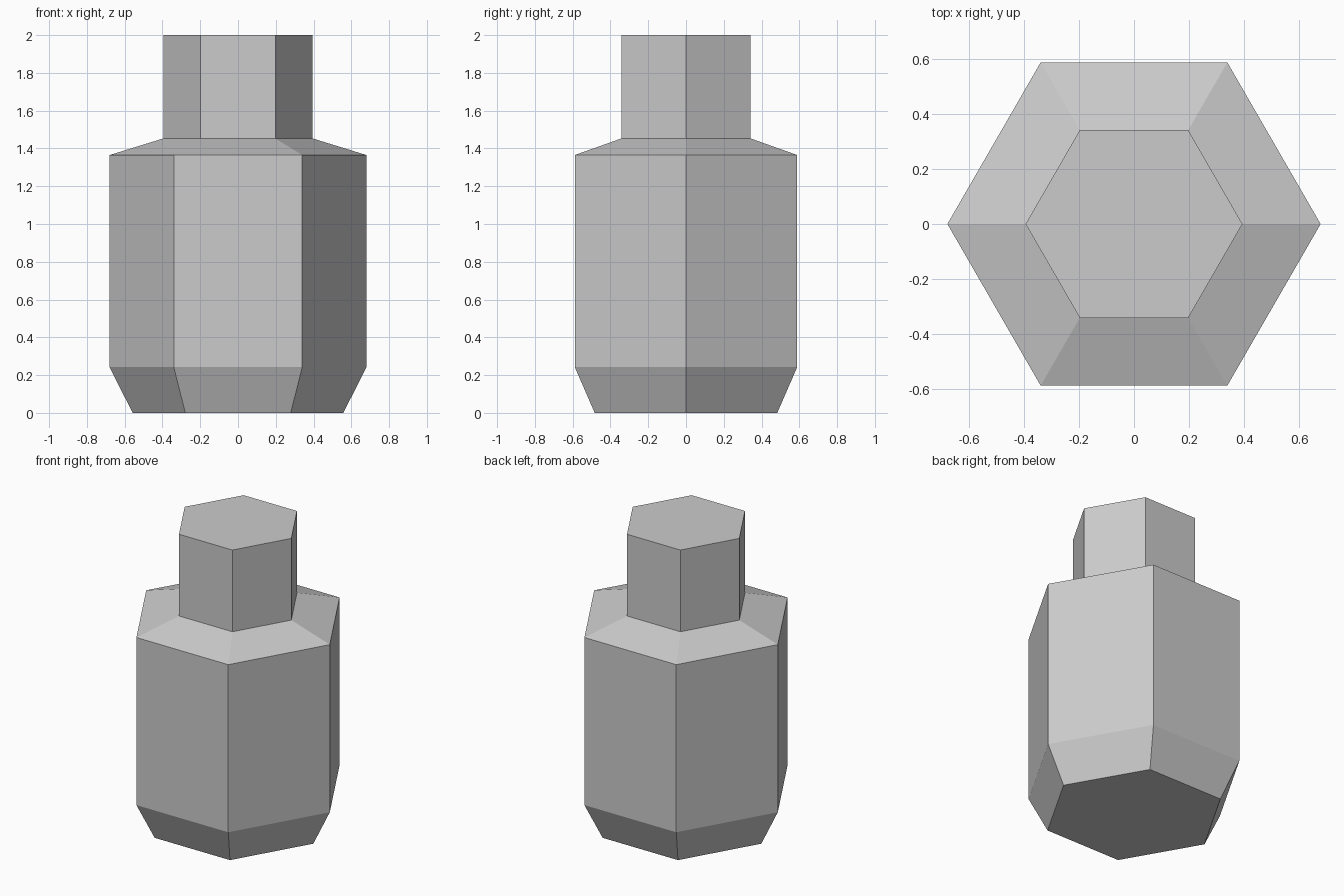
import bpy, bmesh
from math import cos, sin, tau

if "Cube" in bpy.data.objects:
    bpy.data.objects.remove(bpy.data.objects["Cube"])

SIDES = 6
# (radius, height) from base to top of neck
PROFILE = [(0.558, 0.0), (0.68, 0.243), (0.68, 1.365), (0.395, 1.453), (0.395, 2.0)]

# Six-sided bottle: stacked rings, joined and capped
bm = bmesh.new()
rings = [[bm.verts.new((r * cos(tau * i / SIDES), r * sin(tau * i / SIDES), z))
          for i in range(SIDES)] for r, z in PROFILE]
for low, high in zip(rings, rings[1:]):
    for i in range(SIDES):
        j = (i + 1) % SIDES
        bm.faces.new((low[i], low[j], high[j], high[i]))
bm.faces.new(rings[0][::-1])
bm.faces.new(rings[-1])

mesh = bpy.data.meshes.new("bottle")
bm.to_mesh(mesh)
bm.free()
bottle = bpy.data.objects.new("bottle", mesh)
bpy.context.collection.objects.link(bottle)
